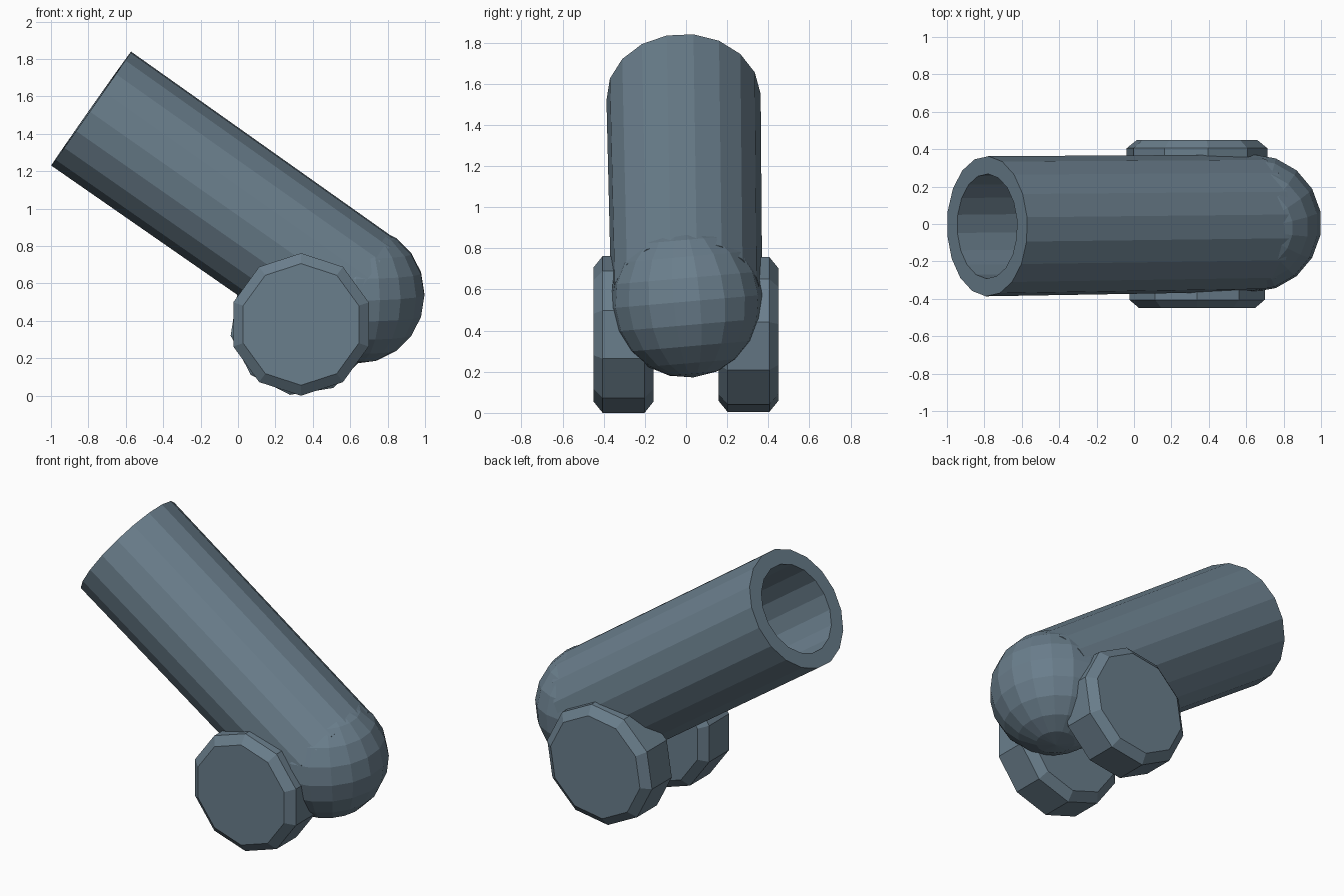
import bpy, bmesh
from math import sin, cos, pi, radians
from mathutils import Vector, Matrix

if "Cube" in bpy.data.objects:
    bpy.data.objects.remove(bpy.data.objects["Cube"])

steel = bpy.data.materials.new("blue_grey_steel")
steel.diffuse_color = (0.144, 0.209, 0.262, 1)
steel.use_nodes = True
steel.node_tree.nodes["Principled BSDF"].inputs["Base Color"].default_value = steel.diffuse_color


def finish(bm, name):
    bmesh.ops.recalc_face_normals(bm, faces=bm.faces)
    mesh = bpy.data.meshes.new(name)
    bm.to_mesh(mesh)
    bm.free()
    mesh.materials.append(steel)
    obj = bpy.data.objects.new(name, mesh)
    bpy.context.collection.objects.link(obj)
    return obj


def lathe(name, start, axis, up, profile, sides, phase):
    """Sweep (distance along axis, radius) rings, capped at both ends."""
    axis = axis.normalized()
    side = axis.cross(up).normalized()
    top = side.cross(axis)
    bm = bmesh.new()
    rings = []
    for d, r in profile:
        rings.append([bm.verts.new(start + axis * d
                      + top * r * sin(phase + 2 * pi * i / sides)
                      + side * r * cos(phase + 2 * pi * i / sides))
                      for i in range(sides)])
    for a, b in zip(rings, rings[1:]):
        for i in range(sides):
            j = (i + 1) % sides
            bm.faces.new((a[i], a[j], b[j], b[i]))
    bm.faces.new(rings[0])
    bm.faces.new(rings[-1])
    return finish(bm, name)


muzzle = Vector((-0.785, -0.012, 1.535))
breech = Vector((0.632, 0.004, 0.541))
length = (breech - muzzle).length

# Hollow barrel: bore floor, bore wall, muzzle rim, outer wall
lathe("barrel", muzzle, breech - muzzle, Vector((0, 0, 1)),
      [(length - 0.15, 0.28), (0, 0.28), (0, 0.375), (length, 0.367)],
      18, radians(97))

# Rounded breech
bm = bmesh.new()
bmesh.ops.create_uvsphere(bm, u_segments=18, v_segments=10, radius=0.37,
                          matrix=Matrix.Translation(breech)
                          @ Matrix.Rotation(radians(5), 4, 'X'))
finish(bm, "breech_ball")

# Chamfered ten-sided wheels, each turned a little differently
for name, s, turn in (("front_wheel", -1, 18), ("back_wheel", 1, -9)):
    axis = Vector((0, s, 0))
    phase = radians(turn if s < 0 else 180 - turn)
    lathe(name, Vector((0.337, s * 0.157, 0.381)), axis, Vector((0, 0, 1)),
          [(0, 0.325), (0.045, 0.381), (0.248, 0.381), (0.293, 0.325)],
          10, phase)
